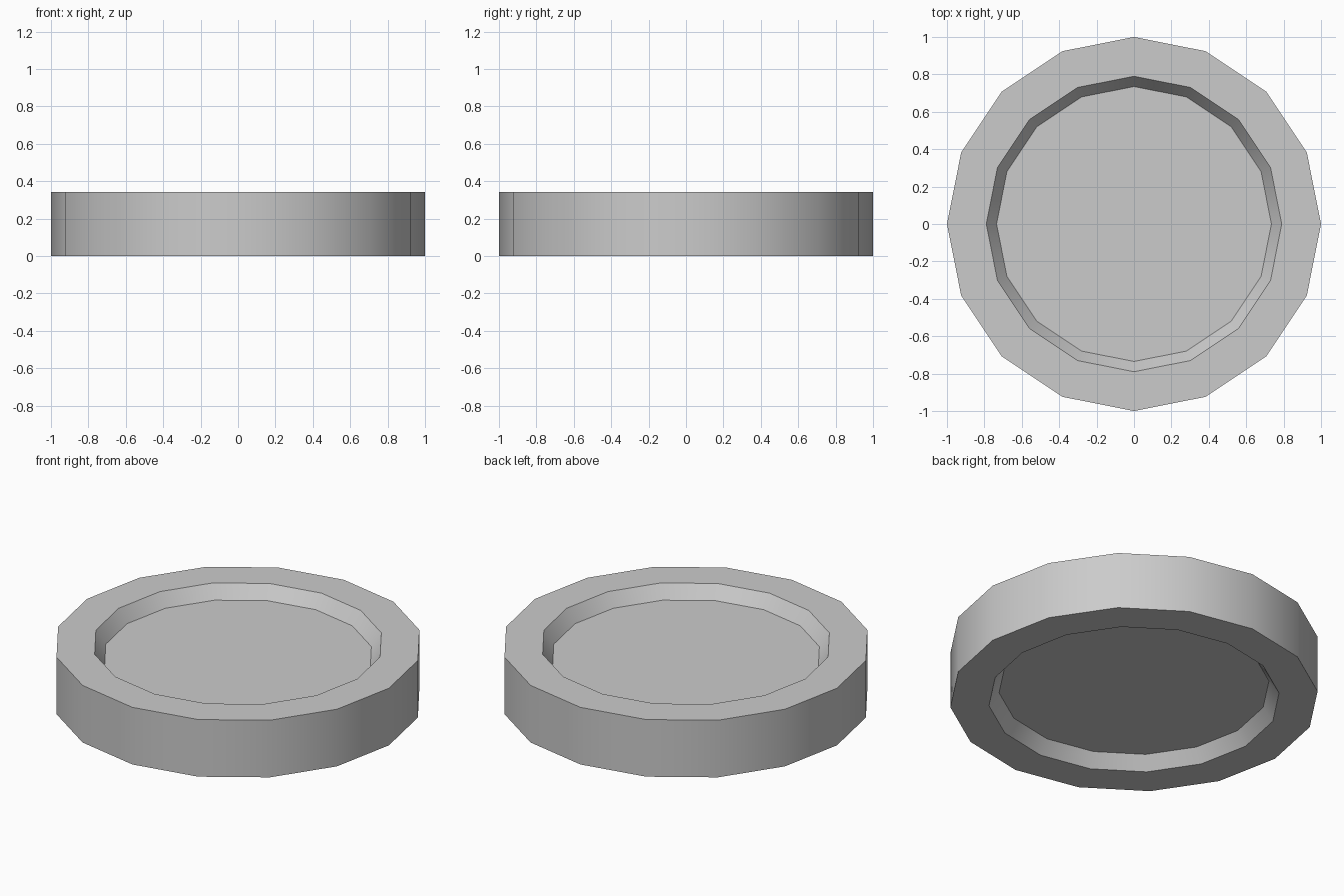
import bpy, bmesh
from math import cos, sin, radians, tau

if "Cube" in bpy.data.objects:
    bpy.data.objects.remove(bpy.data.objects["Cube"])

SIDES = 16
HEIGHT = 0.342
DEPTH = 0.078

# Half profile (radius, z): lower floor, lower rim, outer wall, upper rim, upper floor
profile = [(0.735, DEPTH), (0.79, 0), (1, 0), (1, HEIGHT), (0.79, HEIGHT), (0.735, HEIGHT - DEPTH)]

bm = bmesh.new()
rings = [[bm.verts.new((r * cos(tau * i / SIDES), r * sin(tau * i / SIDES), z))
          for i in range(SIDES)] for r, z in profile]

# Walls and rims between neighbouring rings
for a, b in zip(rings, rings[1:]):
    for i in range(SIDES):
        j = (i + 1) % SIDES
        bm.faces.new((a[i], a[j], b[j], b[i]))

# Recessed floors, below and above
bm.faces.new(rings[0][::-1])
bm.faces.new(rings[-1])
bmesh.ops.recalc_face_normals(bm, faces=bm.faces)

mesh = bpy.data.meshes.new("recessed_disc")
bm.to_mesh(mesh)
bm.free()
disc = bpy.data.objects.new("recessed_disc", mesh)
bpy.context.collection.objects.link(disc)

# Smooth round walls, sharp rims
bpy.context.view_layer.objects.active = disc
disc.select_set(True)
bpy.ops.object.shade_smooth_by_angle(angle=radians(30))
